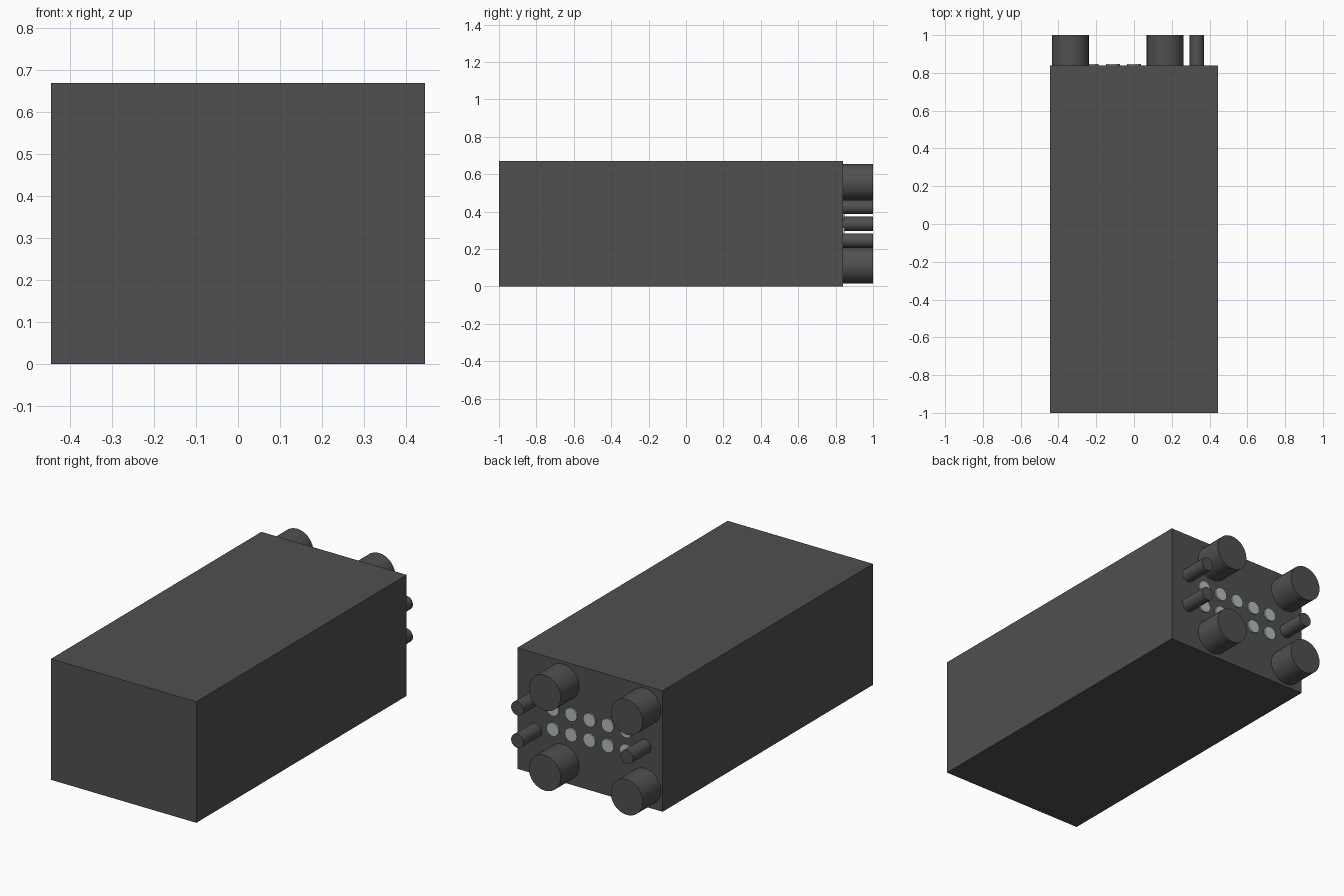
import bpy
import math

if "Cube" in bpy.data.objects:
    bpy.data.objects.remove(bpy.data.objects["Cube"], do_unlink=True)


def make_material(name, rgb):
    mat = bpy.data.materials.new(name)
    mat.use_nodes = True
    color = (*rgb, 1.0)
    mat.diffuse_color = color
    mat.node_tree.nodes["Principled BSDF"].inputs["Base Color"].default_value = color
    return mat


charcoal = make_material("charcoal", (0.08, 0.08, 0.08))
pale_grey = make_material("pale_grey", (0.45, 0.51, 0.52))

WIDTH, HEIGHT = 0.89, 0.67
FRONT, BACK, TIP = -1.0, 0.84, 1.0
MID = HEIGHT / 2


def back_cylinder(name, x, z, radius, end, mat):
    """Cylinder standing out from the back panel, along y."""
    sunk = BACK - 0.005
    bpy.ops.mesh.primitive_cylinder_add(
        vertices=32, radius=radius, depth=end - sunk,
        location=(x, (sunk + end) / 2, z), rotation=(math.pi / 2, 0, 0))
    obj = bpy.context.object
    obj.name = name
    obj.data.materials.append(mat)
    bpy.ops.object.shade_smooth_by_angle(angle=math.radians(30))


# Main box
bpy.ops.mesh.primitive_cube_add(size=1, location=(0, (FRONT + BACK) / 2, MID))
body = bpy.context.object
body.name = "body"
body.scale = (WIDTH, BACK - FRONT, HEIGHT)
bpy.ops.object.transform_apply(location=False, rotation=False, scale=True)
body.data.materials.append(charcoal)

# Four large round posts
for side, x in (("right", -0.337), ("left", 0.165)):
    for level, dz in (("lower", -0.222), ("upper", 0.222)):
        back_cylinder(f"{level}_{side}_post", x, MID + dz, 0.098, TIP, charcoal)

# Thin pegs: a pair on one side, one on the other
for name, x, dz in (("upper_left_peg", 0.333, 0.09),
                    ("lower_left_peg", 0.333, -0.09),
                    ("right_peg", -0.337, 0.0)):
    back_cylinder(name, x, MID + dz, 0.038, TIP, charcoal)

# Two rows of flat contact discs
PITCH = 0.112
for row, dz in (("lower", -PITCH / 2), ("upper", PITCH / 2)):
    for i in range(5):
        back_cylinder(f"{row}_contact_{i + 1}", (i - 2) * PITCH, MID + dz,
                      0.037, BACK + 0.008, pale_grey)
